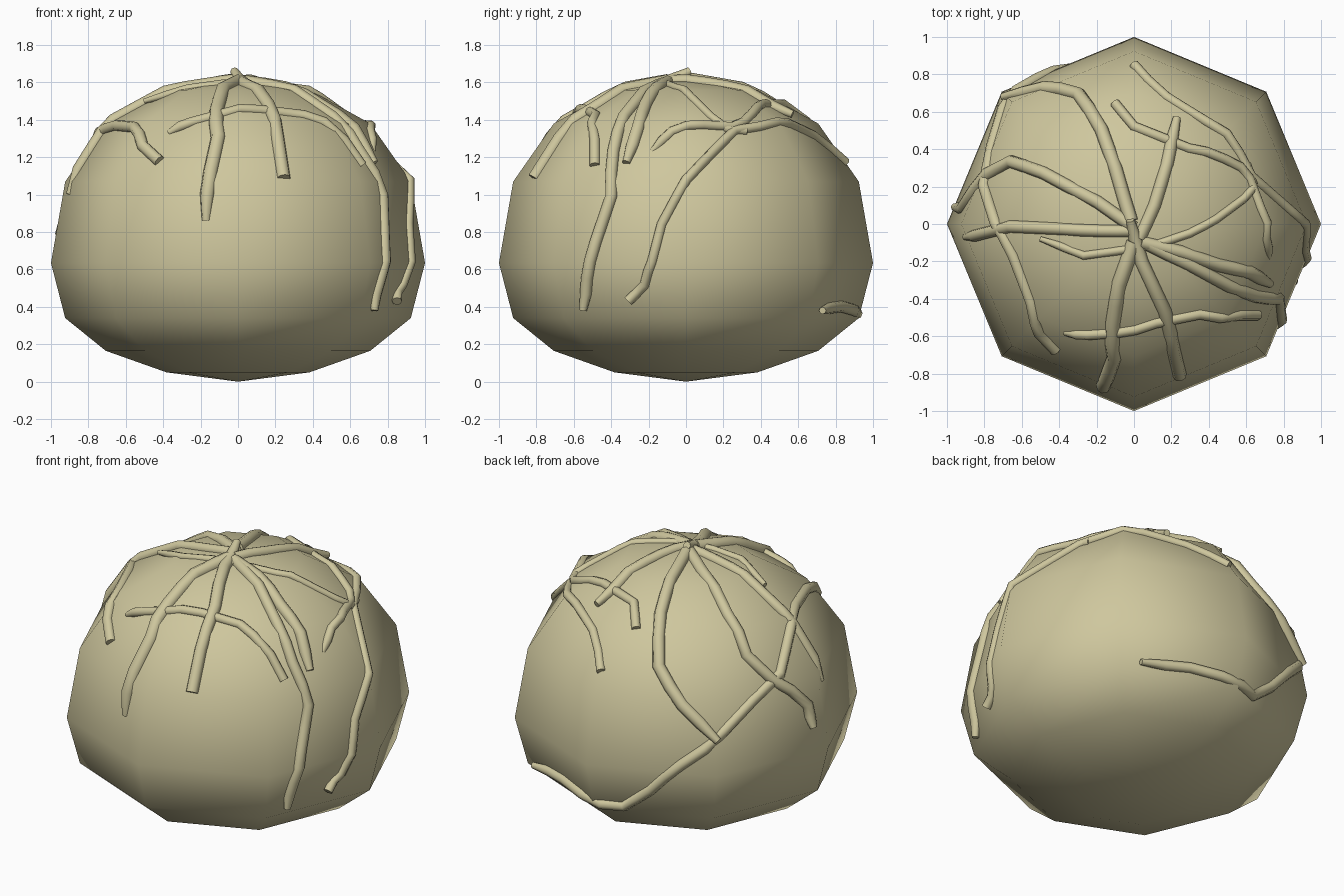
import bpy
import bmesh
import math
from mathutils import Vector
from mathutils.bvhtree import BVHTree

default_cube = bpy.data.objects.get("Cube")
if default_cube:
    bpy.data.objects.remove(default_cube, do_unlink=True)

# One dull straw colour for everything
straw = bpy.data.materials.new("dull_straw")
straw.use_nodes = True
straw.diffuse_color = (.62, .57, .34, 1)
shader = next(n for n in straw.node_tree.nodes if n.type == 'BSDF_PRINCIPLED')
shader.inputs["Base Color"].default_value = straw.diffuse_color
shader.inputs["Roughness"].default_value = .8

SIDES = 8
RING_HEIGHTS = [.05, .165, .34, .635, 1.07, 1.38, 1.56]
BOTTOM, TOP = 0, 1.62


def link_object(name, data):
    obj = bpy.data.objects.new(name, data)
    bpy.context.collection.objects.link(obj)
    data.materials.append(straw)
    return obj


def build_body():
    """Squat eight-sided dome made of rings between two poles."""
    bm = bmesh.new()
    rings = []
    for i, height in enumerate(RING_HEIGHTS):
        radius = math.sin(math.pi * (i + 1) / SIDES)
        ring = []
        for side in range(SIDES):
            angle = math.tau * side / SIDES
            ring.append(bm.verts.new((radius * math.cos(angle),
                                      radius * math.sin(angle), height)))
        rings.append(ring)
    low_pole = bm.verts.new((0, 0, BOTTOM))
    high_pole = bm.verts.new((0, 0, TOP))
    for side in range(SIDES):
        after = (side + 1) % SIDES
        bm.faces.new((low_pole, rings[0][after], rings[0][side]))
        bm.faces.new((high_pole, rings[-1][side], rings[-1][after]))
        for lower, upper in zip(rings, rings[1:]):
            bm.faces.new((lower[side], lower[after], upper[after], upper[side]))
    for face in bm.faces:
        face.smooth = True
    surface = BVHTree.FromBMesh(bm)
    mesh = bpy.data.meshes.new("body")
    bm.to_mesh(mesh)
    bm.free()
    link_object("body", mesh)
    return surface


body_surface = build_body()


def rest_on_body(point, lift):
    """Push a point outwards until it lies on the body."""
    spot, normal, index, distance = body_surface.find_nearest(point)
    height = (point - spot).dot(normal)
    return spot + normal * lift if height < lift else point


def vine(name, thickness, points, tapered=True):
    """Round stem laid over the body, thinner towards its last point."""
    corners = [Vector(p) for p in points]
    path = []
    for start, end in zip(corners, corners[1:]):
        path += [start, start.lerp(end, .5)]
    path = [rest_on_body(p, thickness * .4) for p in path]
    path.append(rest_on_body(corners[-1], 0))

    curve = bpy.data.curves.new(name, 'CURVE')
    curve.dimensions = '3D'
    curve.bevel_depth = thickness
    curve.bevel_resolution = 2
    curve.use_fill_caps = True
    spline = curve.splines.new('POLY')
    spline.points.add(len(path) - 1)
    for knot, place in zip(spline.points, path):
        knot.co = (*place, 1)
        knot.radius = 1
    if tapered:
        spline.points[-1].radius = .6
    obj = link_object(name, curve)

    bpy.ops.object.select_all(action='DESELECT')
    obj.select_set(True)
    bpy.context.view_layer.objects.active = obj
    bpy.ops.object.convert(target='MESH')
    bpy.ops.object.shade_smooth_by_angle(angle=math.radians(50))


# Stems spreading from the crown
vine("crown_stem_front_left", .037, [
    (.24, -.8, 1.08), (.23, -.72, 1.33), (.17, -.48, 1.5), (.04, -.2, 1.6),
    (-.02, .02, 1.66)])
vine("crown_stem_back", .037, [
    (-.02, .02, 1.66), (-.1, .3, 1.6), (-.18, .52, 1.48), (-.31, .73, 1.25),
    (-.5, .77, 1.05), (-.7, .68, .85)])
vine("crown_stem_right", .033, [
    (0, -.04, 1.64), (-.18, -.04, 1.64), (-.4, -.03, 1.57), (-.68, -.02, 1.43),
    (-.82, -.06, 1.28), (-.9, -.07, 1)])
vine("crown_stem_back_right", .035, [
    (0, -.02, 1.62), (-.2, .12, 1.61), (-.5, .28, 1.47), (-.72, .36, 1.3),
    (-.85, .29, 1.15), (-.94, .1, .92), (-.96, .09, .78)])
vine("crown_stem_front", .04, [
    (0, -.1, 1.63), (-.08, -.32, 1.58), (-.12, -.55, 1.48), (-.12, -.75, 1.33),
    (-.16, -.86, 1.15), (-.17, -.88, .86)])
vine("crown_stem_back_left", .034, [
    (.03, -.08, 1.63), (.11, .1, 1.6), (.18, .33, 1.56), (.23, .57, 1.43)])
vine("crown_stem_left", .036, [
    (.04, -.1, 1.62), (.25, -.15, 1.57), (.45, -.22, 1.48), (.6, -.25, 1.34),
    (.73, -.32, 1.17)])
vine("long_stem_left", .034, [
    (.05, -.1, 1.62), (.3, -.22, 1.55), (.5, -.33, 1.4), (.68, -.4, 1.25),
    (.8, -.41, 1), (.82, -.5, .75), (.79, -.54, .55), (.73, -.55, .38)])

# Stems crossing the dome
vine("front_cross_stem", .028, [
    (.67, -.49, 1.16), (.55, -.48, 1.28), (.35, -.48, 1.42), (.12, -.54, 1.47),
    (-.1, -.6, 1.46), (-.25, -.6, 1.4), (-.37, -.58, 1.33)])
vine("top_cross_stem", .023, [
    (.72, .37, 1.42), (.72, .25, 1.41), (.6, .14, 1.44), (.45, .03, 1.54),
    (.3, -.05, 1.58), (.1, -.12, 1.62), (-.27, -.17, 1.58), (-.5, -.08, 1.5)])
vine("wrapping_stem", .032, [
    (-.42, -.68, 1.18), (-.55, -.68, 1.33), (-.64, -.45, 1.42),
    (-.72, -.2, 1.42), (-.78, .02, 1.36), (-.87, .23, 1.17), (-.75, .64, .9),
    (-.54, .84, .7), (-.36, .9, .48), (-.19, .92, .35), (.1, .91, .38),
    (.28, .84, .4), (.56, .73, .38)])
vine("left_side_stem", .027, [
    (0, .92, 1.22), (.2, .74, 1.36), (.4, .57, 1.4), (.6, .4, 1.39),
    (.71, .29, 1.4), (.8, .17, 1.27), (.92, 0, 1.08), (.96, -.15, .85),
    (.97, -.2, .65), (.95, -.25, .5), (.85, -.31, .43)], tapered=False)
vine("back_left_cross_stem", .027, [
    (-.1, .64, 1.38), (0, .52, 1.48), (.3, .42, 1.51), (.5, .36, 1.47),
    (.7, .28, 1.42), (.7, .1, 1.39), (.72, -.08, 1.35), (.72, -.18, 1.23)])
